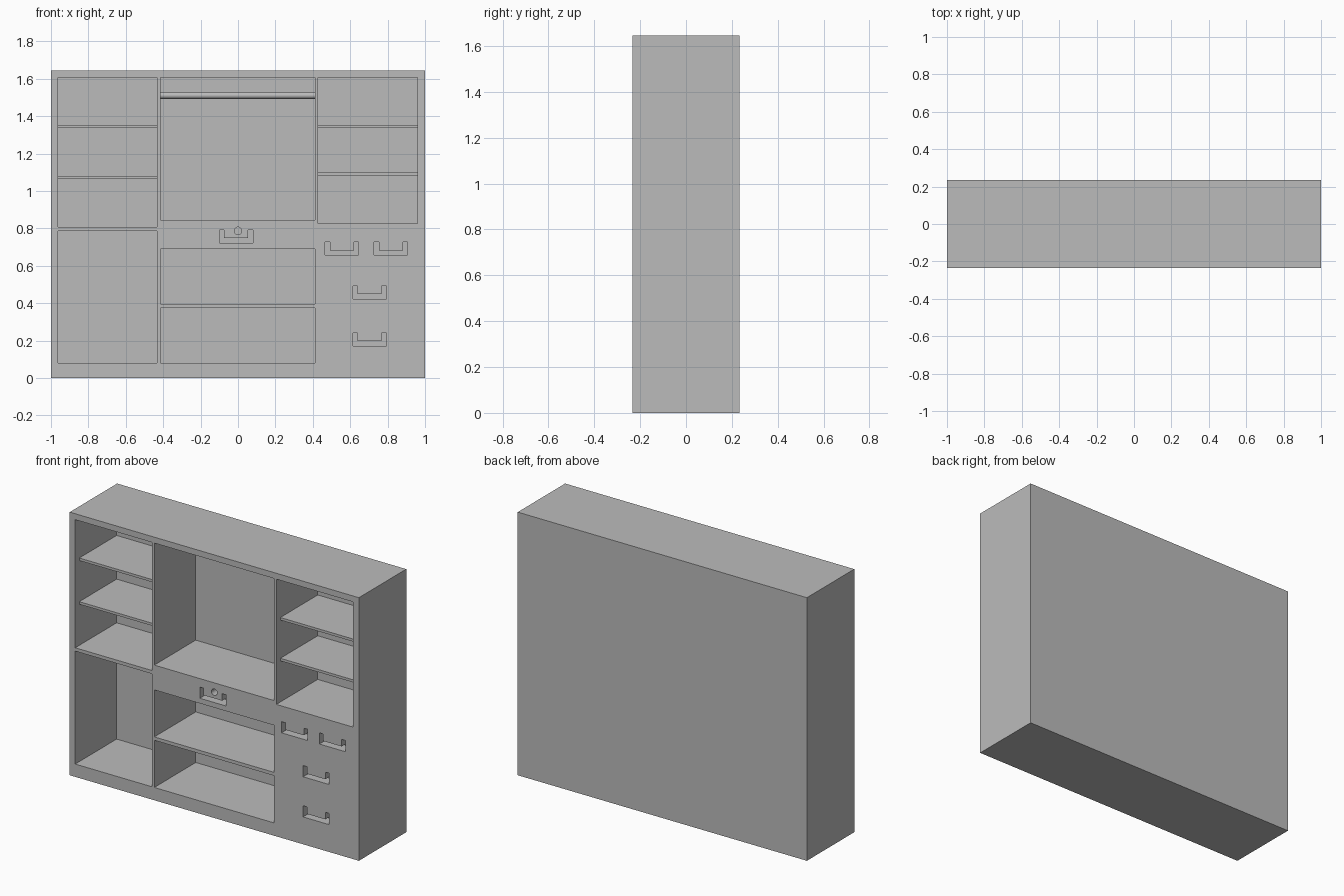
import bpy, bmesh, math

cube = bpy.data.objects.get("Cube")
if cube:
    bpy.data.objects.remove(cube, do_unlink=True)

FRONT, BACK, TOP = -0.234, 0.234, 1.645
INNER_BACK = 0.175

grey = bpy.data.materials.new("plain grey")
grey.use_nodes = True
grey.diffuse_color = (0.5, 0.5, 0.5, 1)
grey.node_tree.nodes["Principled BSDF"].inputs["Base Color"].default_value = (0.5, 0.5, 0.5, 1)


def add_prism(bm, points, y0, y1):
    """Extrude an (x, z) outline from y0 to y1."""
    face = bm.faces.new([bm.verts.new((x, y0, z)) for x, z in points])
    new = bmesh.ops.extrude_face_region(bm, geom=[face])["geom"]
    verts = [v for v in new if isinstance(v, bmesh.types.BMVert)]
    bmesh.ops.translate(bm, verts=verts, vec=(0, y1 - y0, 0))


def rect(x0, x1, z0, z1):
    return [(x0, z0), (x1, z0), (x1, z1), (x0, z1)]


def finish(bm, name):
    bmesh.ops.recalc_face_normals(bm, faces=bm.faces)
    mesh = bpy.data.meshes.new(name)
    bm.to_mesh(mesh)
    bm.free()
    mesh.materials.append(grey)
    obj = bpy.data.objects.new(name, mesh)
    bpy.context.collection.objects.link(obj)
    return obj


def box(name, x0, x1, y0, y1, z0, z1):
    bm = bmesh.new()
    add_prism(bm, rect(x0, x1, z0, z1), y0, y1)
    return finish(bm, name)


# Solid cabinet body
carcass = box("cabinet_body", -1, 1, FRONT, BACK, 0, TOP)

# Open compartments
LEFT, MIDDLE, RIGHT = (-0.962, -0.432), (-0.415, 0.413), (0.429, 0.959)
bm = bmesh.new()
for span, z0, z1 in [
    (LEFT, 0.807, 1.608), (LEFT, 0.08, 0.786),
    (MIDDLE, 0.845, 1.608), (MIDDLE, 0.396, 0.69), (MIDDLE, 0.08, 0.375),
    (RIGHT, 0.825, 1.608),
]:
    add_prism(bm, rect(*span, z0, z1), FRONT - 0.05, INNER_BACK)

# U-shaped finger pulls cut into the drawer fronts
W, H, T = 0.18, 0.07, 0.026
for x, z in [(-0.1, 0.722), (0.465, 0.657), (0.727, 0.657), (0.614, 0.422), (0.614, 0.171)]:
    outline = [(0, 0), (W, 0), (W, H), (W - T, H), (W - T, T), (T, T), (T, H), (0, H)]
    add_prism(bm, [(x + u, z + v) for u, v in outline], FRONT - 0.05, FRONT + 0.07)

# Round lock hole
ring = [2 * math.pi * i / 24 for i in range(24)]
add_prism(bm, [(0.02 * math.cos(a), 0.787 + 0.02 * math.sin(a)) for a in ring],
          FRONT - 0.05, FRONT + 0.05)
cutter = finish(bm, "recess_cutter")
cutter.hide_render = True

cut = carcass.modifiers.new("recesses", "BOOLEAN")
cut.operation = "DIFFERENCE"
cut.solver = "EXACT"
cut.object = cutter
bpy.context.view_layer.objects.active = carcass
bpy.ops.object.modifier_apply(modifier=cut.name)
bpy.data.objects.remove(cutter, do_unlink=True)

# Thin set-back shelves
for side, (x0, x1), heights in [("left", RIGHT, (1.337, 1.082)), ("right", LEFT, (1.337, 1.064))]:
    for level, z in zip(("upper", "lower"), heights):
        box(f"{side}_{level}_shelf", x0, x1, FRONT + 0.04, INNER_BACK, z, z + 0.016)

# Hanging rail
bpy.ops.mesh.primitive_cylinder_add(
    vertices=32, radius=0.018, depth=MIDDLE[1] - MIDDLE[0],
    location=(sum(MIDDLE) / 2, 0.01, 1.511), rotation=(0, math.pi / 2, 0))
rail = bpy.context.object
rail.name = "hanging_rail"
rail.data.materials.append(grey)
bpy.ops.object.shade_smooth_by_angle()
